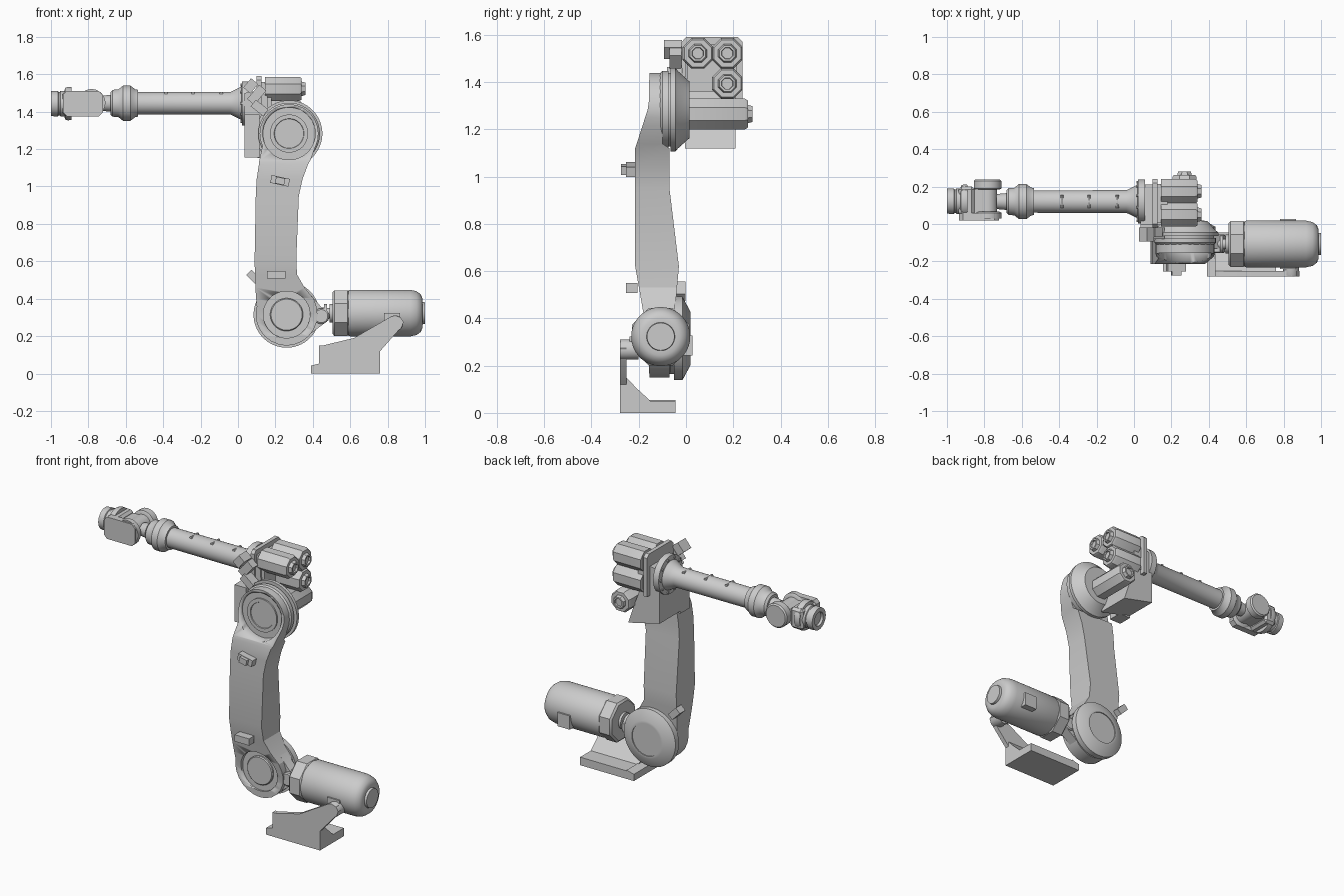
import bpy, bmesh, math
from mathutils import Matrix, Vector


def finish(name, bm, angle=35):
    bmesh.ops.recalc_face_normals(bm, faces=bm.faces)
    me = bpy.data.meshes.new(name)
    bm.to_mesh(me)
    bm.free()
    me.shade_smooth()
    me.set_sharp_from_angle(angle=math.radians(angle))
    ob = bpy.data.objects.new(name, me)
    bpy.context.collection.objects.link(ob)
    return ob


def loft(name, rings, angle=35):
    bm = bmesh.new()
    vs = [[bm.verts.new(p) for p in ring] for ring in rings]
    for a, b in zip(vs, vs[1:]):
        for i in range(len(a)):
            j = (i + 1) % len(a)
            bm.faces.new((a[i], a[j], b[j], b[i]))
    bm.faces.new(vs[0])
    bm.faces.new(vs[-1])
    return finish(name, bm, angle)


def lathe(name, axis, c, profile, n=40):
    """Solid of revolution; profile holds (position on axis, radius)."""
    rings = []
    for t, r in profile:
        ring = []
        for i in range(n):
            a = 2 * math.pi * (i + .5) / n
            u, v = c[0] + r * math.cos(a), c[1] + r * math.sin(a)
            ring.append((t, u, v) if axis == 'X' else (u, t, v))
        rings.append(ring)
    return loft(name, rings)


def prism(name, pts, axis, lo, hi):
    def at(t):
        return [(t, u, v) if axis == 'X' else (u, t, v) for u, v in pts]
    return loft(name, [at(lo), at(hi)])


def box(name, c, s, tilt=0, bevel=0):
    bm = bmesh.new()
    m = Matrix.Translation(c) @ Matrix.Rotation(math.radians(tilt), 4, 'Y') @ Matrix.Diagonal((*s, 1))
    bmesh.ops.create_cube(bm, size=1, matrix=m)
    if bevel:
        bmesh.ops.bevel(bm, geom=bm.edges[:], offset=bevel, segments=1, affect='EDGES')
    return finish(name, bm)


def lerp(table, z):
    for (a, u), (b, v) in zip(table, table[1:]):
        if z <= b:
            return u + (v - u) * max(0, z - a) / (b - a)
    return table[-1][1]


# Main lower arm: rectangular loft with round ends
LOW, TOP = (.26, .315), (.273, 1.283)
front = [(.15, -.155), (.3, -.16), (.45, -.185), (.62, -.215), (1.12, -.215), (1.3, -.157), (1.45, -.155)]
back = [(.15, -.07), (.3, -.06), (.45, -.045), (.62, -.03), (.95, -.07), (1.12, -.07), (1.14, -.1), (1.45, -.1)]


def arc(c, r, degs):
    return [(c[1] + r * math.sin(math.radians(d)), c[0] - r * math.cos(math.radians(d)),
             c[0] + r * math.cos(math.radians(d))) for d in degs]


rows = arc(LOW, .165, (-86, -75, -60, -45, -30, -15, 0, 15))
rows += [(.4, .097, .405), (.46, .093, .355), (.53, .09, .315), (.62, .089, .312), (.95, .095, .325),
         (1.04, .1, .345), (1.12, .112, .375), (1.14, .114, .387)]
rows += arc(TOP, .157, (-25, -12, 0, 15, 30, 45, 60, 75, 86))
arm = loft("lower_arm", [[(xl, lerp(front, z), z), (xr, lerp(front, z), z),
                          (xr, lerp(back, z), z), (xl, lerp(back, z), z)] for z, xl, xr in rows], 20)

# Round pockets in the arm ends
for c, r in ((LOW, .125), (TOP, .14)):
    cut = lathe("pocket_cutter", 'Y', c, [(-.4, r), (-.146, r)], 48)
    cut.hide_render = True
    mod = arm.modifiers.new("pocket", 'BOOLEAN')
    mod.operation, mod.object, mod.solver = 'DIFFERENCE', cut, 'EXACT'
    bpy.context.view_layer.objects.active = arm
    bpy.ops.object.modifier_apply(modifier=mod.name)
    bpy.data.objects.remove(cut)

# Joint covers and discs
lathe("lower_joint_cover", 'Y', LOW, [(-.12, .088), (-.155, .088), (-.16, .083)])
lathe("upper_joint_cover", 'Y', TOP, [(-.12, .102), (-.155, .102), (-.155, .08), (-.15, .078)])
lathe("lower_joint_disc", 'Y', LOW, [(-.08, .15), (-.05, .15), (-.05, .177), (-.015, .177), (.018, .115),
                                     (.018, .1), (.012, .1)], 48)
lathe("upper_joint_disc", 'Y', TOP, [(-.11, .155), (-.1, .165), (-.075, .165), (-.075, .155), (-.065, .155),
                                     (-.065, .178), (-.045, .178), (-.035, .165), (.015, .12)], 48)

# Cable brackets on the arm
box("lower_cable_bracket", (.205, -.23, .528), (.1, .05, .042))
box("lower_cable_clip", (.205, -.24, .528), (.05, .03, .034))
box("upper_cable_bracket", (.225, -.23, 1.03), (.1, .05, .042), 12)
box("upper_cable_clip", (.225, -.255, 1.03), (.05, .04, .036), 12)
box("side_cable_bracket", (.085, -.03, .515), (.075, .055, .04), 45)

# Base motor with collar and shaft
M = (-.107, .323)
lathe("base_motor", 'X', M, [(.585, .118), (.6, .125), (.92, .125), (.955, .117), (.978, .1), (.986, .08),
                             (.986, .06), (1.0, .058)], 48)
lathe("motor_collar", 'X', M, [(.505, .12), (.515, .132), (.585, .132), (.592, .125)], 8)
lathe("motor_shaft", 'X', M, [(.38, .03), (.46, .03), (.46, .048), (.475, .048), (.475, .028), (.49, .028),
                              (.49, .05), (.51, .05)], 24)
prism("joint_lug", [(.33, .17), (.46, .267), (.484, .285), (.488, .31), (.475, .34), (.45, .35), (.38, .43),
                    (.26, .45)], 'Y', -.13, -.065)
lathe("lug_pin", 'Y', (.445, .307), [(-.155, .035), (-.15, .042), (-.06, .042), (-.055, .035)], 24)
box("motor_terminal_box", (.823, -.005, .285), (.085, .065, .085))
box("motor_trunnion", (.823, -.215, .29), (.085, .05, .065))

# Floor mount with gusset, wall and pivot
prism("mount_wall", [(.433, 0), (.433, .145), (.62, .19), (.815, .303), (.84, .31), (.87, .3), (.885, .275),
                     (.875, .25), (.76, .12), (.76, 0)], 'Y', -.28, -.252)
prism("mount_base", [(-.28, 0), (-.045, 0), (-.045, .05), (-.15, .05), (-.21, .105), (-.252, .15), (-.28, .15)],
      'X', .433, .76)
prism("mount_lip", [(.39, 0), (.39, .042), (.44, .055), (.44, 0)], 'Y', -.28, -.045)
lathe("mount_pivot", 'Y', (.84, .268), [(-.28, .04), (-.275, .043), (-.2, .043)], 24)

# Upper casing
prism("upper_casing", [(.035, 1.17), (.035, 1.5), (.1, 1.51), (.155, 1.5), (.165, 1.36), (.21, 1.24),
                       (.25, 1.12)], 'Y', -.005, .21)
box("casing_front_pad", (.075, -.04, 1.27), (.08, .09, .23))
prism("motor_plate", [(-.005, 1.33), (.24, 1.33), (.24, 1.57), (.22, 1.59), (.0, 1.59), (-.018, 1.57),
                      (-.018, 1.46)], 'X', .1, .125)
box("motor_spacer", (.15, .11, 1.46), (.06, .21, .2))

# Drive motors: three along x, one along y
def drive_motor(name, axis, c, t0, t1):
    lathe(name, axis, c, [(t0, .06), (t0, .07), (t1 - .012, .07), (t1, .062), (t1, .042), (t1 + .02, .036),
                          (t1 + .02, .026), (t1 + .008, .024)], 8)


for i, c in enumerate(((.05, 1.522), (.175, 1.522), (.175, 1.394))):
    drive_motor(f"drive_motor_{i + 1}", 'X', c, .145, .34)
drive_motor("side_drive_motor", 'Y', (.27, 1.265), .005, .262)

# Tilted boxes near the casing
box("top_connector", (.068, -.055, 1.538), (.05, .075, .065), 40)
box("connector_stem", (.1, -.045, 1.49), (.05, .05, .1), 40)
box("side_connector", (.115, -.05, 1.42), (.085, .06, .045), 38)

# Forearm
F = (.12, 1.445)
lathe("forearm_tube", 'X', F, [(.06, .118), (.022, .118), (.018, .09), (-.01, .075), (-.04, .061),
                               (-.535, .06), (-.535, .072), (-.55, .075), (-.575, .094), (-.615, .094),
                               (-.64, .074), (-.67, .072), (-.682, .06), (-.682, .045), (-.735, .04)], 40)
for i in range(10):
    a = 2 * math.pi * i / 10
    lathe("flange_bolt", 'X', (F[0] + .103 * math.cos(a), F[1] + .103 * math.sin(a)),
          [(.03, .008), (.014, .008)], 8)
for x in (-.385, -.24, -.09):
    lathe("cable_stud", 'Y', (x, 1.497), [(.085, .009), (.155, .009)], 10)

# Wrist: knuckle, side discs, side plate, head and tool flange
W = (-.783, 1.447)
lathe("wrist_knuckle", 'Y', W, [(.05, .052), (.2, .052)], 32)
lathe("wrist_disc_back", 'Y', W, [(.185, .066), (.19, .074), (.23, .074), (.238, .066)], 32)
lathe("wrist_disc_front", 'Y', W, [(.03, .074), (.06, .074), (.068, .06)], 32)
prism("wrist_side_plate", [(-.935, 1.395), (-.915, 1.375), (-.745, 1.375), (-.722, 1.398), (-.722, 1.488),
                           (-.745, 1.511), (-.915, 1.511), (-.935, 1.491)], 'Y', .02, .06)
box("wrist_head", (-.895, .122, 1.443), (.085, .155, .13), bevel=.015)
box("wrist_bridge", (-.835, .122, 1.445), (.08, .13, .09))
lathe("tool_flange", 'X', (.122, 1.443), [(-.89, .088), (-.91, .09), (-.925, .084), (-.928, .068), (-.95, .068),
                                          (-.953, .063), (-.96, .063), (-.963, .069), (-1.0, .067), (-1.0, .042),
                                          (-.985, .04)], 32)
